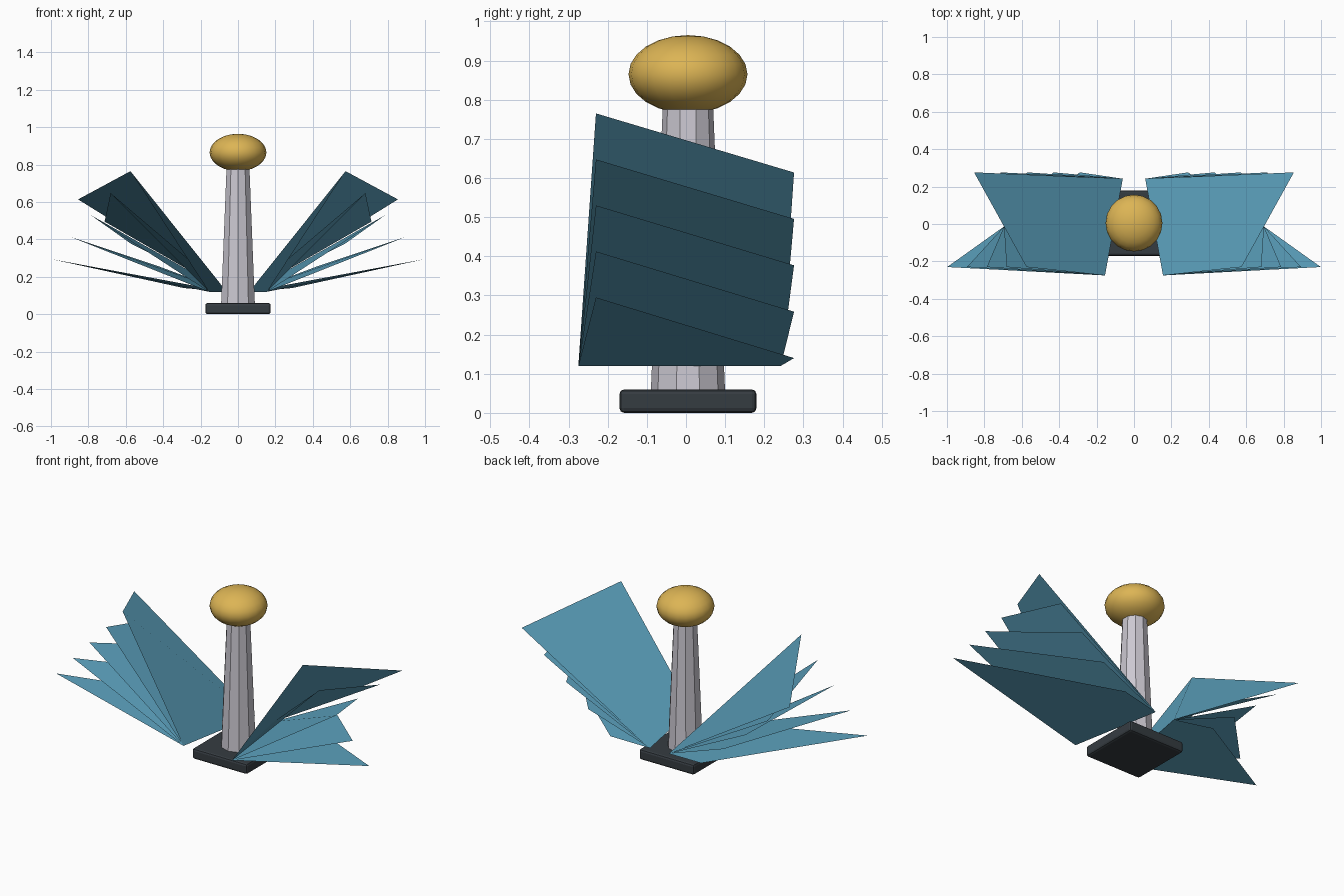
import bpy
import bmesh
from mathutils import Matrix, Vector

if "Cube" in bpy.data.objects:
    bpy.data.objects.remove(bpy.data.objects["Cube"])


def material(name, rgb):
    m = bpy.data.materials.new(name)
    m.diffuse_color = (*rgb, 1)
    m.use_nodes = True
    m.node_tree.nodes["Principled BSDF"].inputs["Base Color"].default_value = m.diffuse_color
    return m


BLUE = material("blade_blue", (0.11, 0.37, 0.53))
GOLD = material("cap_gold", (0.72, 0.46, 0.09))
GREY = material("column_grey", (0.60, 0.58, 0.64))
DARK = material("base_charcoal", (0.036, 0.045, 0.053))
OFFSET_Y = 0.005


def add_object(name, bm, mat):
    mesh = bpy.data.meshes.new(name)
    bm.to_mesh(mesh)
    bm.free()
    mesh.materials.append(mat)
    ob = bpy.data.objects.new(name, mesh)
    bpy.context.collection.objects.link(ob)
    return ob


# Square base with softened edges
bm = bmesh.new()
bmesh.ops.create_cube(bm, size=1, matrix=Matrix.Translation((0, OFFSET_Y, 0.03))
                      @ Matrix.Diagonal((0.35, 0.35, 0.06, 1)))
base = add_object("base", bm, DARK)
bevel = base.modifiers.new("soft_edges", 'BEVEL')
bevel.width = 0.012
bevel.segments = 2

# Ten-sided tapered column
bm = bmesh.new()
bmesh.ops.create_cone(bm, cap_ends=True, segments=10, radius1=0.095, radius2=0.064, depth=0.74,
                      matrix=Matrix.Translation((0, OFFSET_Y, 0.42))
                      @ Matrix.Rotation(1.5707963, 4, 'Z'))
# Keep a corner pointing along y
far = max(bm.verts, key=lambda v: v.co.y)
if abs(far.co.x) > 0.01:
    bmesh.ops.rotate(bm, verts=bm.verts, cent=Vector((0, OFFSET_Y, 0)),
                     matrix=Matrix.Rotation(1.5707963, 3, 'Z'))
add_object("column", bm, GREY)

# Flattened ball on top
bm = bmesh.new()
bmesh.ops.create_uvsphere(bm, u_segments=20, v_segments=12, radius=1,
                          matrix=Matrix.Translation((0, OFFSET_Y, 0.865))
                          @ Matrix.Diagonal((0.152, 0.152, 0.10, 1)))
for f in bm.faces:
    f.smooth = True
add_object("cap", bm, GOLD)

# Fan of five twisted blades on each side
for side, label in ((1, "right"), (-1, "left")):
    for i in range(5):
        corners = [
            (0.06, 0.242, 0.12),                                  # root, back
            (0.155, -0.275, 0.12),                                # root, front
            (0.575 + 0.106 * i, -0.23, 0.765 - 0.1175 * i),       # tip, front
            (0.855 - 0.1415 * i, 0.276, 0.614 - 0.1185 * i),      # tip, back
        ]
        if side < 0:
            corners = [corners[k] for k in (0, 3, 2, 1)]
        bm = bmesh.new()
        bm.faces.new([bm.verts.new((side * x, y, z)) for x, y, z in corners])
        add_object(f"{label}_blade_{i + 1}", bm, BLUE)
